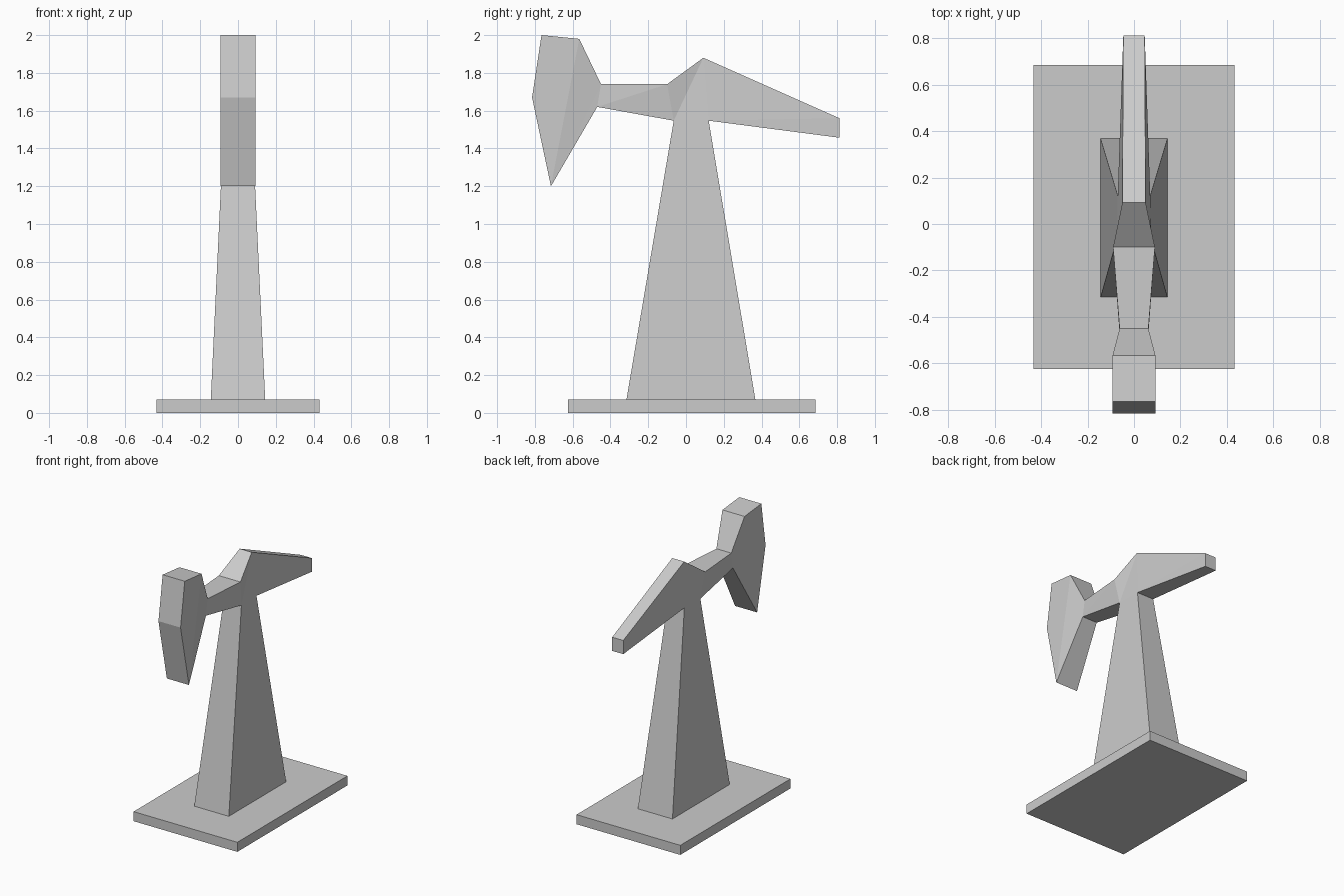
import bpy, bmesh

if "Cube" in bpy.data.objects:
    bpy.data.objects.remove(bpy.data.objects["Cube"])


def make_object(name, bm):
    bmesh.ops.recalc_face_normals(bm, faces=bm.faces)
    mesh = bpy.data.meshes.new(name)
    bm.to_mesh(mesh)
    bm.free()
    obj = bpy.data.objects.new(name, mesh)
    bpy.context.collection.objects.link(obj)
    return obj


def ring(top, bottom):
    """Four corners of a section; top and bottom are (half width, y, z)."""
    (a, ya, za), (b, yb, zb) = top, bottom
    return [(-a, ya, za), (a, ya, za), (b, yb, zb), (-b, yb, zb)]


def loft(bm, sections):
    """Skin a list of four-point rings and return the vertex rings."""
    rings = [[bm.verts.new(p) for p in s] for s in sections]
    for r, s in zip(rings, rings[1:]):
        bm.faces.new((r[0], r[1], s[1], s[0]))      # top
        bm.faces.new((r[2], r[3], s[3], s[2]))      # bottom
        for t, b in ((0, 3), (1, 2)):               # creased sides
            bm.faces.new((r[t], r[b], s[t]))
            bm.faces.new((r[b], s[b], s[t]))
    return rings


# Base plate
bm = bmesh.new()
bmesh.ops.create_cube(bm, size=1)
bmesh.ops.scale(bm, vec=(0.864, 1.31, 0.072), verts=bm.verts)
bmesh.ops.translate(bm, vec=(0, 0.03, 0.036), verts=bm.verts)
make_object("base_plate", bm)

# Rocking beam: hanging head, neck, saddle over the tower, tapered tail
sections = [
    ring((0.092, -0.765, 2.00), (0.092, -0.815, 1.67)),
    ring((0.092, -0.565, 1.98), (0.092, -0.715, 1.20)),
    ring((0.062, -0.45, 1.74), (0.062, -0.47, 1.62)),
    ring((0.09, -0.10, 1.74), (0.074, -0.065, 1.547)),
    ring((0.05, 0.092, 1.88), (0.07, 0.12, 1.547)),
    ring((0.046, 0.812, 1.56), (0.046, 0.812, 1.457)),
]
bm = bmesh.new()
rings = loft(bm, sections)
bm.faces.new(rings[0])
bm.faces.new(rings[-1])
# Leave the underside open where the tower joins
joint = set(rings[3][2:] + rings[4][2:])
opening = [f for f in bm.faces if set(f.verts) == joint]
bmesh.ops.delete(bm, geom=opening, context='FACES_ONLY')
make_object("rocking_beam", bm)

# Tapered tower, open where it meets the beam and plate
bm = bmesh.new()
foot_x, foot_z = 0.144, 0.072
feet = [(-foot_x, -0.315, foot_z), (foot_x, -0.315, foot_z),
        (foot_x, 0.367, foot_z), (-foot_x, 0.367, foot_z)]
tops = [sections[3][3], sections[3][2], sections[4][2], sections[4][3]]
low = [bm.verts.new(p) for p in feet]
high = [bm.verts.new(p) for p in tops]
for i in range(4):
    j = (i + 1) % 4
    bm.faces.new((low[i], low[j], high[j], high[i]))
make_object("tower", bm)
